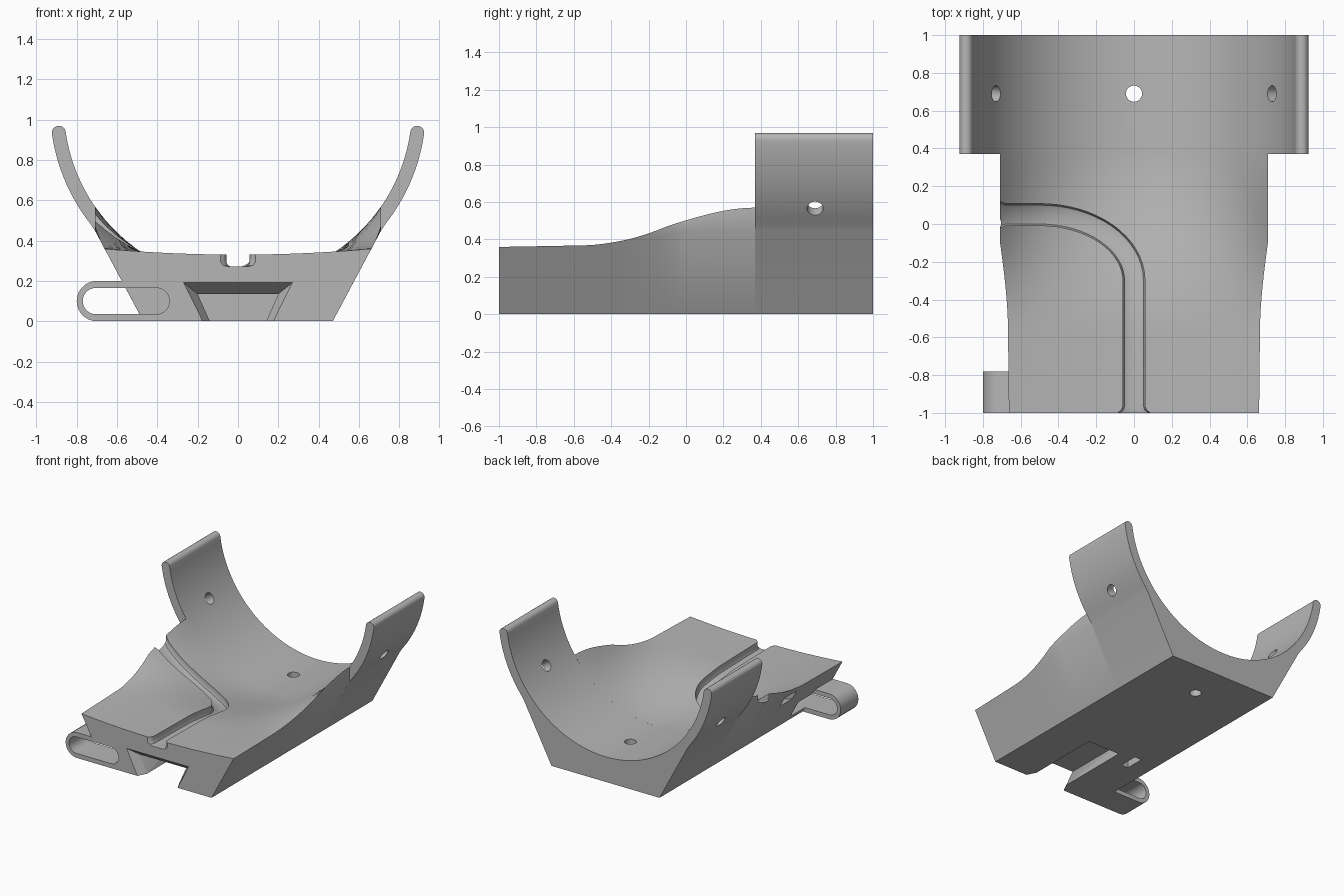
import bpy, bmesh, math
from mathutils import Vector

cube = bpy.data.objects.get("Cube")
if cube:
    bpy.data.objects.remove(cube, do_unlink=True)

grey = bpy.data.materials.new("plain grey")
grey.use_nodes = True
GREY = (0.47, 0.47, 0.47, 1)
grey.diffuse_color = GREY
grey.node_tree.nodes["Principled BSDF"].inputs["Base Color"].default_value = GREY

AXIS_Z, INNER, OUTER = 1.06, 0.863, 0.932   # cradle centre height and radii
JOIN_Y = 0.37                               # where the cradle starts


def loft(name, rings):
    """Closed solid through a list of matching rings of points."""
    bm = bmesh.new()
    loops = [[bm.verts.new(p) for p in ring] for ring in rings]
    n = len(loops[0])
    for a, b in zip(loops, loops[1:]):
        for i in range(n):
            j = (i + 1) % n
            bm.faces.new((a[i], a[j], b[j], b[i]))
    bm.faces.new(loops[0])
    bm.faces.new(loops[-1])
    bmesh.ops.recalc_face_normals(bm, faces=bm.faces)
    mesh = bpy.data.meshes.new(name)
    bm.to_mesh(mesh)
    bm.free()
    mesh.materials.append(grey)
    ob = bpy.data.objects.new(name, mesh)
    bpy.context.collection.objects.link(ob)
    return ob


def extrude_y(name, profile, y0, y1):
    return loft(name, [[(x, y, z) for x, z in profile] for y in (y0, y1)])


def rod(name, start, end, radius, sides=24):
    start, end = Vector(start), Vector(end)
    turn = (end - start).to_track_quat('Z', 'Y')
    ring = [turn @ Vector((radius * math.cos(k * math.tau / sides),
                           radius * math.sin(k * math.tau / sides), 0)) for k in range(sides)]
    return loft(name, [[c + p for p in ring] for c in (start, end)])


def stadium(x0, x1, z0, z1, steps=14):
    r, zc = (z1 - z0) / 2, (z0 + z1) / 2
    pts = []
    for cx, a0 in ((x1 - r, -math.pi / 2), (x0 + r, math.pi / 2)):
        pts += [(cx + r * math.cos(a0 + math.pi * k / steps),
                 zc + r * math.sin(a0 + math.pi * k / steps)) for k in range(steps + 1)]
    return pts


def combine(target, tool, operation):
    """Apply a boolean and discard the tool."""
    tool.hide_render = True
    mod = target.modifiers.new(operation, 'BOOLEAN')
    mod.operation, mod.solver, mod.object = operation, 'EXACT', tool
    bpy.context.view_layer.objects.active = target
    bpy.ops.object.modifier_apply(modifier=mod.name)
    bpy.data.objects.remove(tool, do_unlink=True)


def top_height(x, y):
    """Shallow dish at the front blending into the cradle arc."""
    front = 0.33 + 0.03 * (x / 0.67) ** 2
    arc = AXIS_Z - math.sqrt(INNER ** 2 - x * x)
    a = min(1, max(0, (y + 0.55) / 0.92))
    t = 0.93 * a * a * (3 - 2 * a) + 0.07 * min(1, max(0, (y + 1) / 0.6))
    return front + (arc - front) * t


def side_x(z):
    return 0.47 + 0.533 * z


# Tapered body with a blended top
def body_ring(y, cuts=28):
    edge = min(0.71, side_x(top_height(0.68, y)))
    mid = min(0.45, 0.9 * top_height(edge, y))
    ring = [(-side_x(mid), y, mid), (-0.47, y, 0), (0.47, y, 0), (side_x(mid), y, mid)]
    for k in range(cuts + 1):
        x = edge * (1 - 2 * k / cuts)
        ring.append((x, y, top_height(x, y)))
    return ring


ROWS = 32
body = loft("body", [body_ring(-1 + (JOIN_Y + 1) * k / ROWS) for k in range(ROWS + 1)])

# Strap loop on the right front corner
combine(body, extrude_y("loop_block", stadium(-0.80, -0.30, 0.0, 0.2), -1, -0.78), 'UNION')
combine(body, extrude_y("loop_slot", stadium(-0.77, -0.34, 0.035, 0.165), -1.1, -0.6), 'DIFFERENCE')


# Dovetail slot under the front, with a rounded mouth
def dovetail(y, flare):
    top, low, z = 0.20 + flare, 0.14 + 0.5 * flare, 0.135 + 0.8 * flare
    return [(-low + 0.02, y, -0.05), (low - 0.02, y, -0.05), (low, y, 0),
            (top, y, z), (-top, y, z), (-low, y, 0)]


mouth = [dovetail(-1.05, 0.07)]
for k in range(7):
    a = k / 6 * math.pi / 2
    mouth.append(dovetail(-1 + 0.07 * math.sin(a), 0.07 * (1 - math.cos(a - math.pi / 2))))
mouth.append(dovetail(-0.34, 0))
combine(body, loft("dovetail_cutter", mouth), 'DIFFERENCE')

# Cable groove: straight from the front, then curving out to the right side
path = [(0, -1.05, 1.5), (0, -1, 1.5), (0, -0.985, 1.15), (0, -0.965, 1)]
path += [(0, -0.9 + 0.1 * k, 1) for k in range(6)]
for k in range(17):
    a = k / 16 * math.pi / 2
    path.append((-0.5 + 0.5 * math.cos(a), -0.3 + 0.35 * math.sin(a), 1))
path += [(-0.6, 0.05, 1), (-0.68, 0.05, 1), (-0.71, 0.05, 1.2), (-0.78, 0.05, 1.2)]
section = [(-0.058, 0.25), (-0.058, -0.035), (-0.05, -0.053), (-0.032, -0.06),
           (0.032, -0.06), (0.05, -0.053), (0.058, -0.035), (0.058, 0.25)]
rings = []
for i, (px, py, wide) in enumerate(path):
    before, after = path[max(0, i - 1)], path[min(len(path) - 1, i + 1)]
    along = Vector((after[0] - before[0], after[1] - before[1])).normalized()
    ring = []
    for off, h in section:
        x, y = px + along.y * off * wide, py - along.x * off * wide
        ring.append((x, y, top_height(x, y) + h))
    rings.append(ring)
combine(body, loft("groove_cutter", rings), 'DIFFERENCE')

# Small tie tunnel from the right side down to the underside
tunnel = [(-0.70, 0.29), (-0.53, 0.24), (-0.32, 0.06), (-0.32, -0.05),
          (-0.26, -0.05), (-0.26, 0.08), (-0.50, 0.29), (-0.70, 0.35)]
combine(body, extrude_y("tunnel_cutter", tunnel, -0.45, -0.30), 'DIFFERENCE')

# Cradle: half-ring with rounded tips on the tapered base
TIP = -0.14
LOW = math.atan2(0.45 - AXIS_Z, 0.71)


def on_ring(radius, a):
    return (radius * math.cos(a), AXIS_Z + radius * math.sin(a))


half = [(0.47, 0), (0.71, 0.45)]
half += [on_ring(OUTER, LOW + (TIP - LOW) * k / 14) for k in range(1, 15)]
cx, cz = on_ring((INNER + OUTER) / 2, TIP)
tip_r = (OUTER - INNER) / 2
half += [(cx + tip_r * math.cos(TIP + math.pi * k / 10),
          cz + tip_r * math.sin(TIP + math.pi * k / 10)) for k in range(1, 10)]
half += [on_ring(INNER, TIP - (math.pi / 2 + TIP) * k / 32) for k in range(32)]
profile = half + [on_ring(INNER, -math.pi / 2)] + [(-x, z) for x, z in reversed(half)]
cradle = extrude_y("cradle", profile, JOIN_Y, 1)

# Three screw holes pointing at the cradle axis
for angle in (-math.pi / 2, -0.56, math.pi + 0.56):
    (x0, z0), (x1, z1) = on_ring(0.7, angle), on_ring(1.2, angle)
    combine(cradle, rod("hole_cutter", (x0, 0.69, z0), (x1, 0.69, z1), 0.043), 'DIFFERENCE')

# Smooth shading with crisp edges
for ob in (body, cradle):
    bpy.ops.object.select_all(action='DESELECT')
    ob.select_set(True)
    bpy.context.view_layer.objects.active = ob
    bpy.ops.object.shade_smooth_by_angle(angle=math.radians(30))
